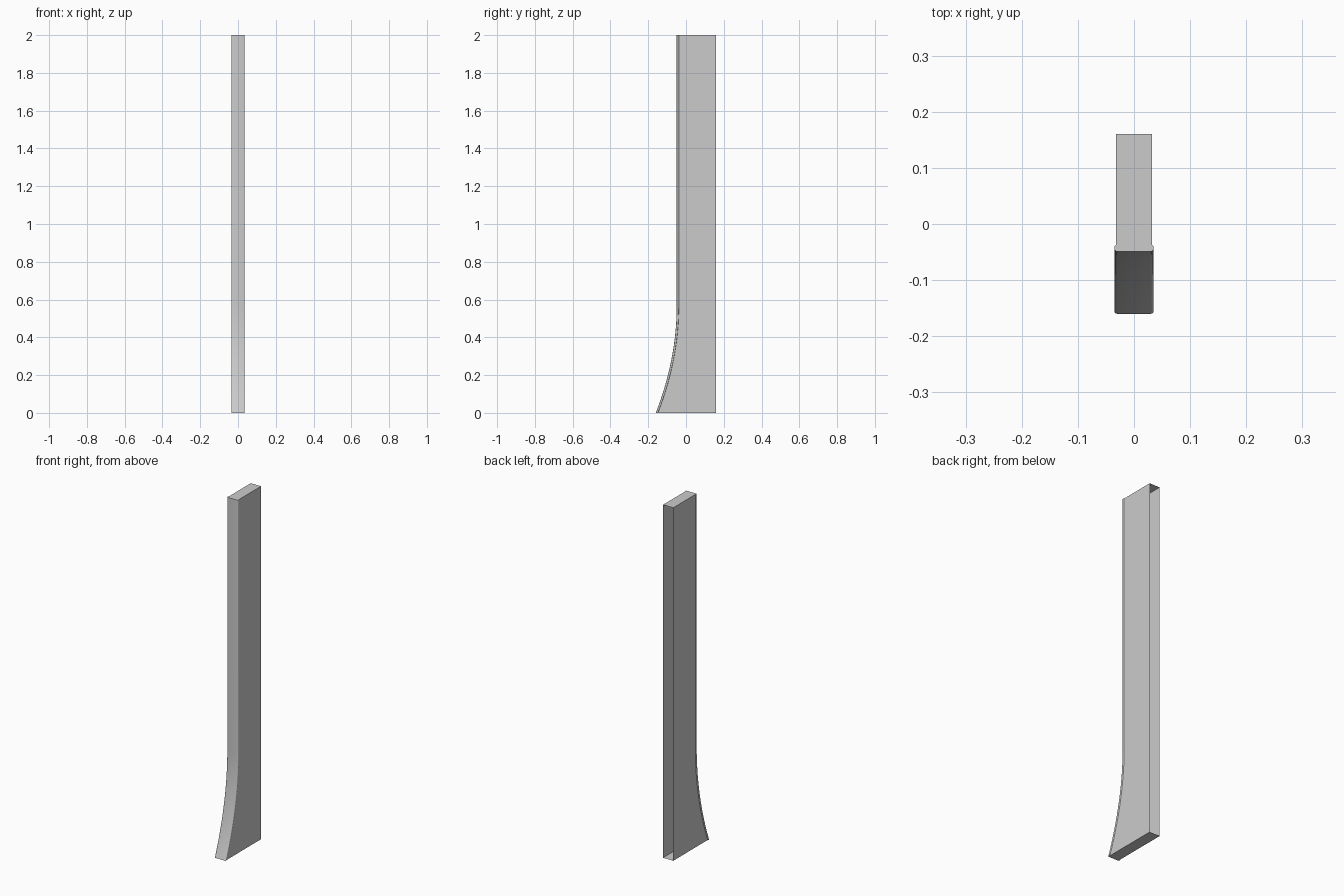
import bpy, bmesh, math

if "Cube" in bpy.data.objects:
    bpy.data.objects.remove(bpy.data.objects["Cube"])

H, BACK, FLARE = 2.0, 0.16, 0.57
Y_TOP, Y_FOOT = -0.049, -0.16
STEPS = 16

# Front edge path: straight above, curving forward towards the foot
def front_y(z):
    t = max(0.0, 1 - z / FLARE)
    return Y_TOP + (Y_FOOT - Y_TOP) * t * t

heights = [FLARE * i / STEPS for i in range(STEPS + 1)] + [H]

def make(name, bm, smooth=False):
    bmesh.ops.recalc_face_normals(bm, faces=bm.faces)
    me = bpy.data.meshes.new(name)
    bm.to_mesh(me)
    bm.free()
    ob = bpy.data.objects.new(name, me)
    bpy.context.collection.objects.link(ob)
    if smooth:
        bpy.ops.object.select_all(action='DESELECT')
        ob.select_set(True)
        bpy.context.view_layer.objects.active = ob
        bpy.ops.object.shade_smooth_by_angle(angle=math.radians(40))
    return ob

def loft(bm, rings, closed):
    n = len(rings[0])
    for a, b in zip(rings, rings[1:]):
        for i in range(n if closed else n - 1):
            j = (i + 1) % n
            bm.faces.new((a[i], a[j], b[j], b[i]))

# Thin-walled web: two sides, top lid and floor, open along the back
bm = bmesh.new()
W = 0.032
rings = []
for z in heights:
    f = front_y(z) + 0.009
    rings.append([bm.verts.new(p) for p in
                  ((-W, BACK, z), (-W, f, z), (W, f, z), (W, BACK, z))])
loft(bm, rings, False)
bm.faces.new(rings[0])
bm.faces.new(rings[-1])
make("post_web", bm)

# Rounded edge strip swept along the front edge
bm = bmesh.new()
CW, D, R = 0.035, 0.012, 0.005
section = []
for cx, cy, a0 in ((CW - R, D - R, 0), (-CW + R, D - R, 90),
                   (-CW + R, R, 180), (CW - R, R, 270)):
    for k in range(5):
        a = math.radians(a0 + 90 * k / 4)
        section.append((cx + R * math.cos(a), cy + R * math.sin(a)))
rings = [[bm.verts.new((x, front_y(z) + y, z)) for x, y in section] for z in heights]
loft(bm, rings, True)
bm.faces.new(rings[0])
bm.faces.new(rings[-1])
make("front_edge_strip", bm, True)
